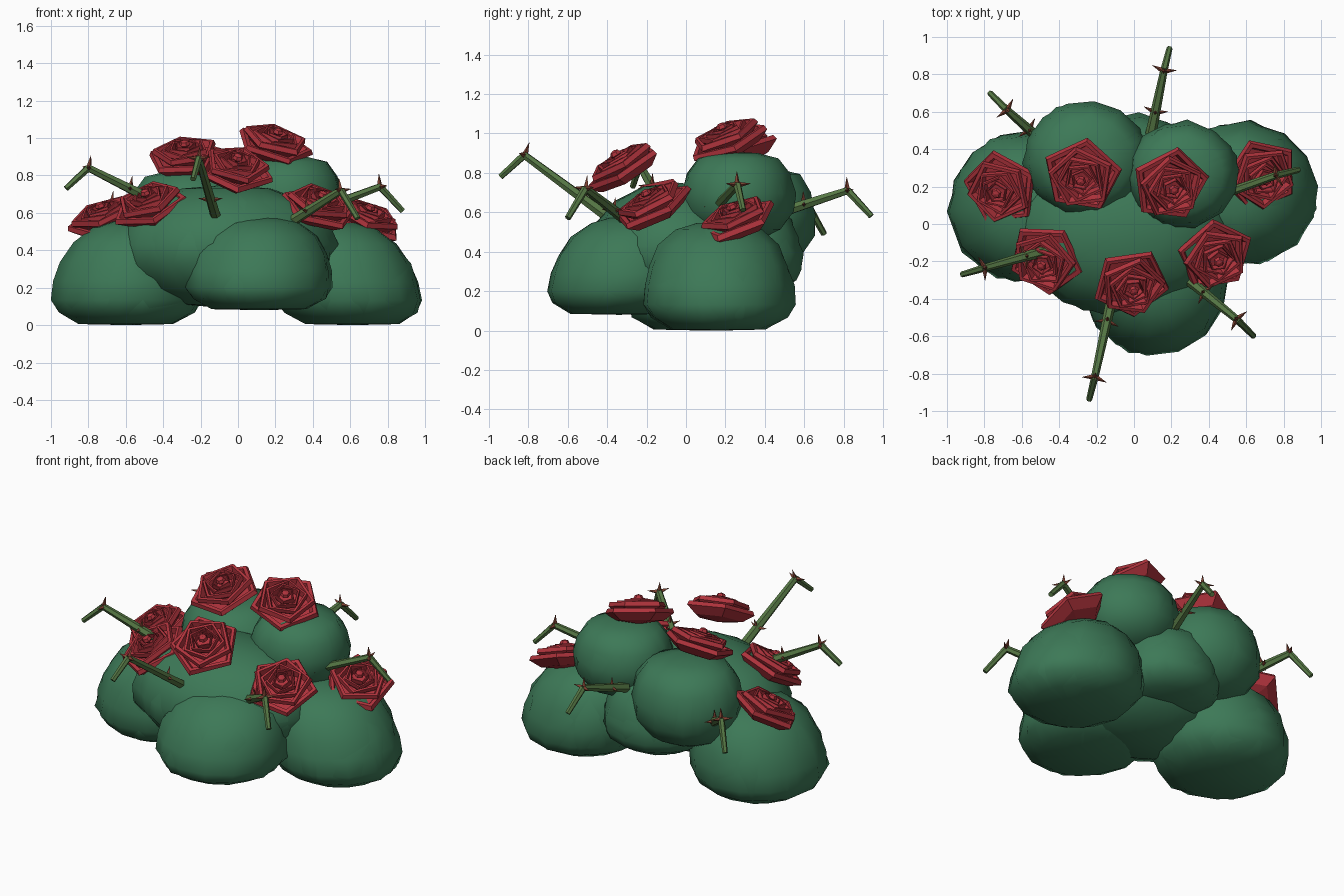
import bpy, bmesh, math, random
from mathutils import Vector, Matrix

random.seed(4)
cube = bpy.data.objects.get("Cube")
if cube:
    bpy.data.objects.remove(cube)


def material(name, rgb):
    m = bpy.data.materials.new(name)
    m.use_nodes = True
    m.diffuse_color = (*rgb, 1)
    m.node_tree.nodes["Principled BSDF"].inputs["Base Color"].default_value = (*rgb, 1)
    return m


LEAF = material("leaf green", (0.046, 0.19, 0.095))
PETAL = material("petal red", (0.43, 0.033, 0.045))
STEM = material("stem green", (0.092, 0.185, 0.058))
THORN = material("thorn brown", (0.22, 0.058, 0.034))


def lathe(bm, profile, sides, mat, jitter=0.0, turn=0.0, mat_index=0):
    """Spin (radius, height) points; points on the axis become poles."""
    rings = []
    for r, z in profile:
        if r == 0:
            rings.append([bm.verts.new(mat @ Vector((0, 0, z)))])
            continue
        ring = []
        for i in range(sides):
            a = turn + math.tau * i / sides
            k = r * (1 + random.uniform(-jitter, jitter))
            ring.append(bm.verts.new(mat @ Vector((k * math.cos(a), k * math.sin(a), z))))
        rings.append(ring)
    for a, b in zip(rings, rings[1:]):
        for i in range(sides):
            j = (i + 1) % sides
            quad = [a[i % len(a)], a[j % len(a)], b[j % len(b)], b[i % len(b)]]
            face = bm.faces.new(list(dict.fromkeys(quad)))
            face.material_index = mat_index


def finish(bm, name, mats, smooth=None):
    bmesh.ops.recalc_face_normals(bm, faces=bm.faces)
    me = bpy.data.meshes.new(name)
    bm.to_mesh(me)
    bm.free()
    ob = bpy.data.objects.new(name, me)
    bpy.context.collection.objects.link(ob)
    for m in mats:
        me.materials.append(m)
    if smooth:
        bpy.ops.object.select_all(action='DESELECT')
        ob.select_set(True)
        bpy.context.view_layer.objects.active = ob
        bpy.ops.object.shade_smooth_by_angle(angle=math.radians(smooth))


# Leafy mounds: profile, centre x, y, base z, radii x, y, height, inward lean x, y
DOME = [(0, 0), (.64, .01), (.9, .12), (1, .24), (.99, .42), (.93, .6), (.8, .79), (.57, .93), (.3, .99), (0, 1)]
CORE = [(0, 0), (.4, .03), (.78, .16), (.97, .36), (1, .52), (.91, .7), (.72, .86), (.4, .97), (0, 1)]
BALL = [(0, 0), (.4, .03), (.75, .14), (.97, .34), (1, .54), (.92, .76), (.72, .93), (.35, .99), (0, 1)]
MOUNDS = {
    "left_mound": (DOME, .615, .165, 0, .395, .38, .55, -.1, 0),
    "right_mound": (DOME, -.60, .095, 0, .40, .405, .56, .05, 0),
    "front_mound": (DOME, .115, -.34, .08, .39, .385, .5, 0, .08),
    "centre_mound": (CORE, -.06, -.04, .09, .59, .45, .66, 0, 0),
    "back_mound": (DOME, .0, .28, .2, .33, .31, .46, 0, 0),
    "back_right_mound": (BALL, -.255, .345, .3, .335, .315, .53, 0, 0),
    "back_left_mound": (BALL, .26, .265, .45, .30, .285, .455, 0, 0),
}
for name, (profile, x, y, z, rx, ry, h, sx, sy) in MOUNDS.items():
    bm = bmesh.new()
    m = Matrix.Translation((x, y, z)) @ Matrix.Diagonal((rx, ry, h, 1))
    m[0][2], m[1][2] = sx, sy
    lathe(bm, profile, 14, m, 0.015, 0.1)
    # ragged second shell of leaves just breaking the surface
    lathe(bm, profile, 11, m, 0.04, 0.35)
    finish(bm, name, [LEAF], 50)

# Roses: position and lean of the face
ROSES = {
    "far_right": (-.72, .18, .59, -.35, -.35),
    "back_right": (-.28, .25, .92, -.1, -.42),
    "back_left": (.20, .20, .985, .28, -.4),
    "far_left": (.69, .25, .58, .35, -.38),
    "front_right": (-.48, -.20, .66, -.35, -.5),
    "front_centre": (-.01, -.33, .85, .2, -.6),
    "front_left": (.44, -.18, .65, .3, -.5),
}
# petal layers: radius, rim height
LAYERS = [(.215, -.01), (.18, .028), (.135, .036), (.095, .044), (.06, .05)]
for n, (name, (x, y, z, lx, ly)) in enumerate(ROSES.items()):
    bm = bmesh.new()
    lean = Vector((lx, ly, 1)).to_track_quat('Z', 'Y').to_matrix().to_4x4()
    base = Matrix.Translation((x, y, z)) @ lean
    for k, (r, top) in enumerate(LAYERS):
        cup = [(0, top - .09), (r * .7, top - .07), (r, top - .025), (r * .95, top),
               (r * .84, top), (r * .76, top - .035), (0, top - .04)]
        lathe(bm, cup, 5, base, 0.02, n * .4 + k * .3)
    lathe(bm, [(0, .02), (.03, .05), (.022, .068), (0, .075)], 6, base)
    finish(bm, name + "_rose", [PETAL])


# Bent thorny stems: root, bend, tip
def rod(bm, a, b, r1, r2, sides=6, mat_index=0):
    d = b - a
    m = Matrix.Translation(a) @ d.to_track_quat('Z', 'Y').to_matrix().to_4x4()
    lathe(bm, [(0, 0), (r1, 0), (r2, d.length), (0, d.length)], sides, m, mat_index=mat_index)


STEMS = {
    "back_right": ((-.50, .45, .52), (-.68, .61, .65), (-.77, .70, .49)),
    "back_left": ((.09, .48, .60), (.16, .82, .71), (.19, .94, .58)),
    "left": ((.28, .09, .56), (.76, .26, .74), (.88, .29, .61)),
    "front_left": ((.28, -.29, .55), (.55, -.51, .72), (.64, -.60, .57)),
    "front": ((-.11, -.36, .55), (-.21, -.82, .89), (-.24, -.94, .78)),
    "right": ((-.46, -.14, .67), (-.80, -.235, .84), (-.92, -.27, .73)),
}
for name, points in STEMS.items():
    bm = bmesh.new()
    root, bend, tip = map(Vector, points)
    rod(bm, root, bend, .03, .02)
    rod(bm, bend, tip, .02, .016)
    along = (bend - root).normalized()
    side = along.cross(Vector((0, 0, 1))).normalized()
    up = side.cross(along)
    for spot in (root.lerp(bend, .35), bend):
        for out in (side, -side, up):
            rod(bm, spot + out * .01, spot + out * .066 + along * .016, .014, .001, 4, 1)
    finish(bm, name + "_stem", [STEM, THORN])
